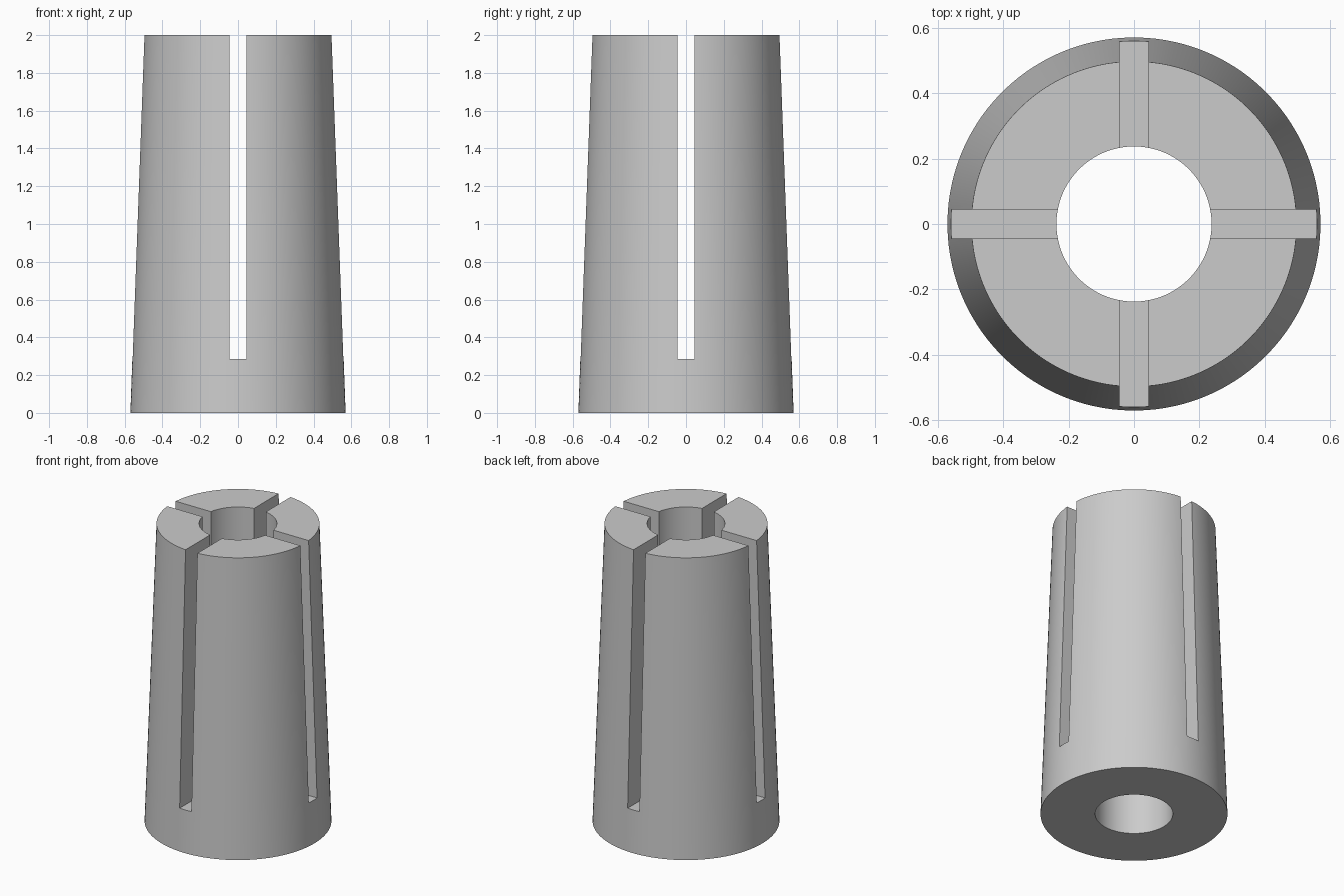
import bpy, bmesh, math

cube = bpy.data.objects.get("Cube")
if cube:
    bpy.data.objects.remove(cube, do_unlink=True)

HEIGHT, R_BASE, R_TOP, R_BORE = 2.0, 0.57, 0.497, 0.237
SLOT_WIDTH, SLOT_FLOOR, SEGMENTS = 0.088, 0.285, 128

# Plain grey metal
grey = bpy.data.materials.new("grey_metal")
grey.use_nodes = True
grey.diffuse_color = (0.6, 0.6, 0.6, 1)
grey.node_tree.nodes["Principled BSDF"].inputs["Base Color"].default_value = (0.6, 0.6, 0.6, 1)

# Tapered sleeve with a straight bore, made by revolving a closed profile
profile = [(R_BORE, 0), (R_BASE, 0), (R_TOP, HEIGHT), (R_BORE, HEIGHT)]
bm = bmesh.new()
rings = []
for i in range(SEGMENTS):
    a = math.tau * (i + 0.5) / SEGMENTS
    rings.append([bm.verts.new((r * math.cos(a), r * math.sin(a), z)) for r, z in profile])
for i, ring in enumerate(rings):
    following = rings[(i + 1) % SEGMENTS]
    for j in range(len(profile)):
        k = (j + 1) % len(profile)
        bm.faces.new((ring[j], following[j], following[k], ring[k]))
bmesh.ops.recalc_face_normals(bm, faces=bm.faces)
mesh = bpy.data.meshes.new("slotted_sleeve")
bm.to_mesh(mesh)
bm.free()
mesh.materials.append(grey)
sleeve = bpy.data.objects.new("slotted_sleeve", mesh)
bpy.context.collection.objects.link(sleeve)


# Crossed slots, open at the top
def cut_slot(name, size_x, size_y):
    top = HEIGHT + 0.2
    bpy.ops.mesh.primitive_cube_add(size=1, location=(0, 0, (SLOT_FLOOR + top) / 2))
    cutter = bpy.context.object
    cutter.name = name
    cutter.scale = (size_x, size_y, top - SLOT_FLOOR)
    cutter.hide_render = True
    bpy.context.view_layer.update()
    mod = sleeve.modifiers.new(name, 'BOOLEAN')
    mod.operation, mod.solver, mod.object = 'DIFFERENCE', 'EXACT', cutter
    bpy.context.view_layer.objects.active = sleeve
    bpy.ops.object.modifier_apply(modifier=mod.name)
    bpy.data.objects.remove(cutter, do_unlink=True)


cut_slot("side_slot", 2, SLOT_WIDTH)
cut_slot("front_slot", SLOT_WIDTH, 2)

# Smooth round walls, crisp edges
bpy.ops.object.select_all(action='DESELECT')
sleeve.select_set(True)
bpy.context.view_layer.objects.active = sleeve
bpy.ops.object.shade_smooth_by_angle(angle=math.radians(30))
